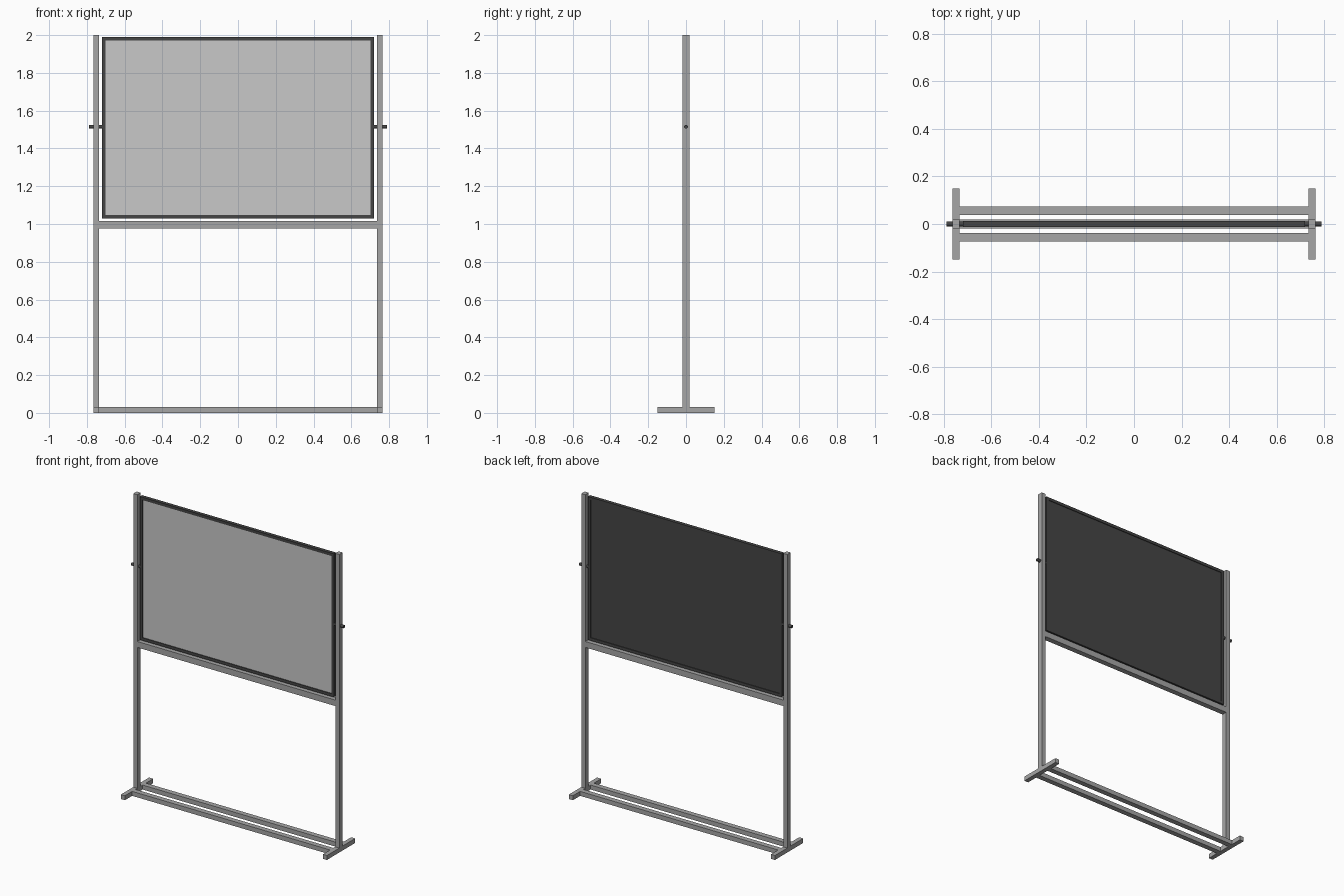
import bpy
import math

cube = bpy.data.objects.get("Cube")
if cube:
    bpy.data.objects.remove(cube, do_unlink=True)


def material(name, value):
    m = bpy.data.materials.new(name)
    m.use_nodes = True
    colour = (value, value, value, 1)
    m.diffuse_color = colour
    m.node_tree.nodes["Principled BSDF"].inputs["Base Color"].default_value = colour
    return m


steel = material("grey steel", 0.38)
dark = material("dark grey", 0.06)
white = material("pale grey board", 0.58)


def box(name, mat, x, y, z):
    """Box spanning the given (low, high) ranges."""
    spans = (x, y, z)
    bpy.ops.mesh.primitive_cube_add(size=1, location=[(a + b) / 2 for a, b in spans])
    o = bpy.context.object
    o.name = name
    o.scale = [b - a for a, b in spans]
    bpy.ops.object.transform_apply(location=False, rotation=False, scale=True)
    o.data.materials.append(mat)
    return o


# Stand: posts, feet and pivot pins on both sides
for side, s in (("left", 1), ("right", -1)):
    across = sorted((s * 0.735, s * 0.765))
    box(side + "_post", steel, across, (-0.018, 0.018), (0.03, 2))
    box(side + "_foot", steel, across, (-0.15, 0.15), (0, 0.03))
    bpy.ops.mesh.primitive_cylinder_add(
        vertices=16, radius=0.01, depth=0.075,
        location=(s * 0.7515, 0, 1.515), rotation=(0, math.pi / 2, 0))
    pin = bpy.context.object
    pin.name = side + "_pivot_pin"
    pin.data.materials.append(dark)
    bpy.ops.object.shade_smooth_by_angle()

# Rails between the posts and between the feet
box("middle_rail", steel, (-0.735, 0.735), (-0.018, 0.018), (0.975, 1.015))
for name, s in (("front", -1), ("back", 1)):
    box(name + "_base_rail", steel, (-0.735, 0.735),
        sorted((s * 0.038, s * 0.073)), (0, 0.03))

# Board: frame bars around a panel with a pale front and a dark back
W, LOW, HIGH, BAR, D = 0.72, 1.028, 1.99, 0.019, 0.012
for side, s in (("left", 1), ("right", -1)):
    box(side + "_frame_bar", dark, sorted((s * (W - BAR), s * W)), (-D, D), (LOW, HIGH))
for name, z in (("bottom", LOW), ("top", HIGH - BAR)):
    box(name + "_frame_bar", dark, (BAR - W, W - BAR), (-D, D), (z, z + BAR))
panel = box("board_panel", dark, (BAR - W, W - BAR), (-0.007, 0.007),
            (LOW + BAR, HIGH - BAR))
panel.data.materials.append(white)
for face in panel.data.polygons:
    if face.normal.y < -0.5:
        face.material_index = 1
